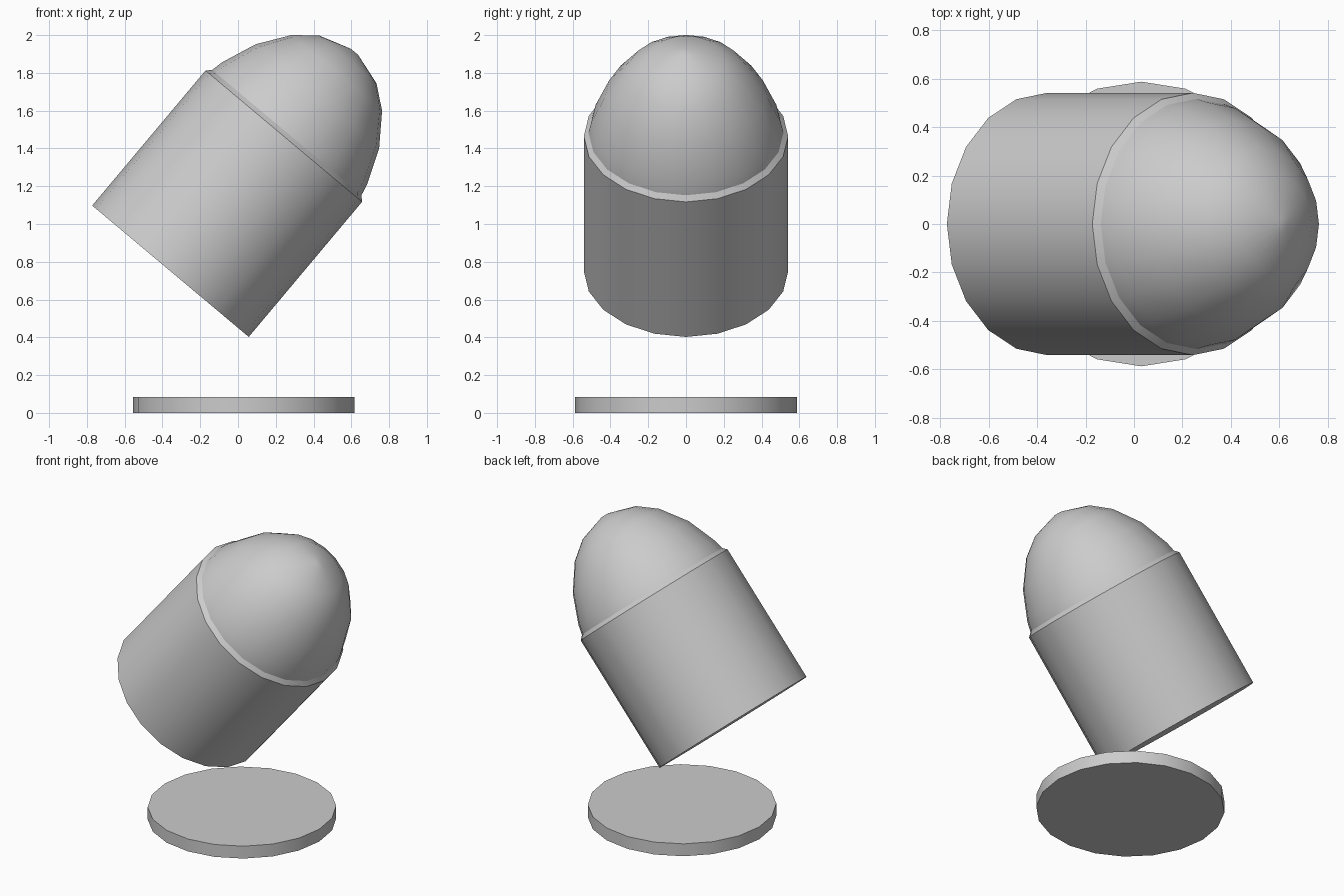
import bpy, bmesh
from math import radians, cos, sin, pi

if "Cube" in bpy.data.objects:
    bpy.data.objects.remove(bpy.data.objects["Cube"])

SIDES = 20


def lathe(name, profile, location, tilt=0.0):
    """Revolve (radius, height) points around z; both ends are capped."""
    bm = bmesh.new()
    rings = [[bm.verts.new((r * cos(2 * pi * i / SIDES), r * sin(2 * pi * i / SIDES), h))
              for i in range(SIDES)] for r, h in profile]
    for low, high in zip(rings, rings[1:]):
        for i in range(SIDES):
            j = (i + 1) % SIDES
            bm.faces.new((low[i], low[j], high[j], high[i]))
    bm.faces.new(rings[0][::-1])
    bm.faces.new(rings[-1])
    mesh = bpy.data.meshes.new(name)
    bm.to_mesh(mesh)
    bm.free()
    obj = bpy.data.objects.new(name, mesh)
    bpy.context.collection.objects.link(obj)
    obj.location = location
    obj.rotation_euler = (0, tilt, 0)
    bpy.ops.object.select_all(action='DESELECT')
    obj.select_set(True)
    bpy.context.view_layer.objects.active = obj
    bpy.ops.object.shade_smooth_by_angle(angle=radians(32))
    return obj


# Flat round base on the ground
lathe("base_disc", [(0.587, 0), (0.587, 0.085)], (0.03, 0, 0))

# Floating tilted barrel with a chamfered rim and rounded dome
lathe("tilted_capsule", [
    (0.541, 0), (0.541, 0.933),                       # barrel
    (0.516, 0.958), (0.502, 1.022), (0.427, 1.21),    # rim and dome foot
    (0.312, 1.371), (0.196, 1.463), (0.025, 1.516),   # dome to tip
], (-0.3575, 0, 0.75), radians(40))
